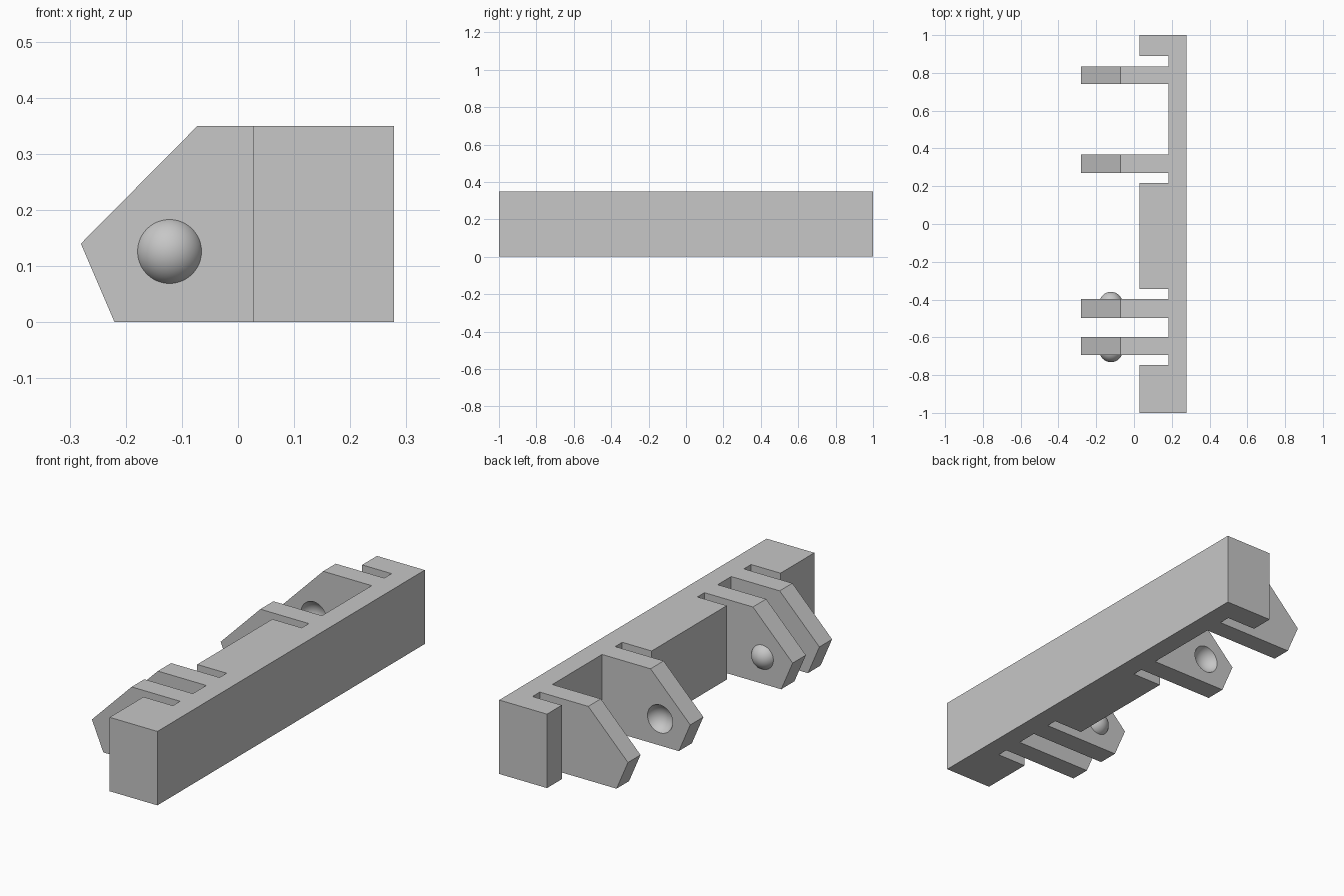
import bpy, bmesh
from mathutils import Vector

if "Cube" in bpy.data.objects:
    bpy.data.objects.remove(bpy.data.objects["Cube"])

grey = bpy.data.materials.new("light grey")
grey.use_nodes = True
COLOR = (0.57, 0.57, 0.57, 1)
grey.diffuse_color = COLOR
grey.node_tree.nodes["Principled BSDF"].inputs["Base Color"].default_value = COLOR

BACK, INNER, BLOCK, TIP = 0.278, 0.182, 0.028, -0.35
HEIGHT = 0.35
PIN_X, PIN_Z, OFFSET = -0.122, 0.126, 0.023


def add_object(name, bm):
    mesh = bpy.data.meshes.new(name)
    bm.to_mesh(mesh)
    bm.free()
    mesh.materials.append(grey)
    obj = bpy.data.objects.new(name, mesh)
    bpy.context.collection.objects.link(obj)
    return obj


def ball(name, radius, y):
    # Sphere with its poles along y
    bpy.ops.mesh.primitive_uv_sphere_add(segments=48, ring_count=24, radius=radius,
                                         location=(PIN_X, y, PIN_Z), rotation=(1.5708, 0, 0))
    obj = bpy.context.object
    obj.name = name
    obj.data.materials.append(grey)
    bpy.ops.object.shade_smooth()
    return obj


# Comb-shaped plan: (start y, end y, reach in x) of every block and arm
teeth = [(-1, -0.747, BLOCK), (-0.693, -0.598, TIP), (-0.497, -0.398, TIP),
         (-0.345, 0.217, BLOCK), (0.27, 0.368, TIP), (0.74, 0.834, TIP),
         (0.889, 1, BLOCK)]
plan = [(BACK, 1), (BACK, -1)]
for start, end, reach in teeth:
    if start > -1:
        plan.append((INNER, start))
    plan += [(reach, start), (reach, end)]
    if end < 1:
        plan.append((INNER, end))

bm = bmesh.new()
base = bm.faces.new([bm.verts.new((x, y, 0)) for x, y in plan])
top = bmesh.ops.extrude_face_region(bm, geom=[base])["geom"]
bmesh.ops.translate(bm, vec=(0, 0, HEIGHT),
                    verts=[v for v in top if isinstance(v, bmesh.types.BMVert)])
bmesh.ops.recalc_face_normals(bm, faces=bm.faces)

# Bevelled arm tips: long upper slope, short lower slope
for normal in (Vector((-0.21, 0, 0.208)), Vector((-0.14, 0, -0.06))):
    bmesh.ops.bisect_plane(bm, geom=bm.verts[:] + bm.edges[:] + bm.faces[:],
                           plane_co=(-0.28, 0, 0.14), plane_no=normal, clear_outer=True)
    bmesh.ops.holes_fill(bm, edges=[e for e in bm.edges if e.is_boundary], sides=0)
bmesh.ops.recalc_face_normals(bm, faces=bm.faces)
bracket = add_object("bracket", bm)

# Round sockets on the facing sides of the wide pair of arms
for i, y in enumerate((0.368 + OFFSET, 0.74 - OFFSET)):
    cutter = ball(f"socket_cutter_{i + 1}", 0.07, y)
    cutter.hide_render = True
    cut = bracket.modifiers.new("socket", 'BOOLEAN')
    cut.operation = 'DIFFERENCE'
    cut.solver = 'EXACT'
    cut.object = cutter
    bpy.ops.object.select_all(action='DESELECT')
    bracket.select_set(True)
    bpy.context.view_layer.objects.active = bracket
    bpy.ops.object.modifier_apply(modifier=cut.name)
    bpy.data.objects.remove(cutter)
bpy.ops.object.shade_smooth_by_angle()

# Round bumps on the outer sides of the narrow pair of arms
ball("front_bump", 0.0615, -0.693 + OFFSET)
ball("rear_bump", 0.0615, -0.398 - OFFSET)
